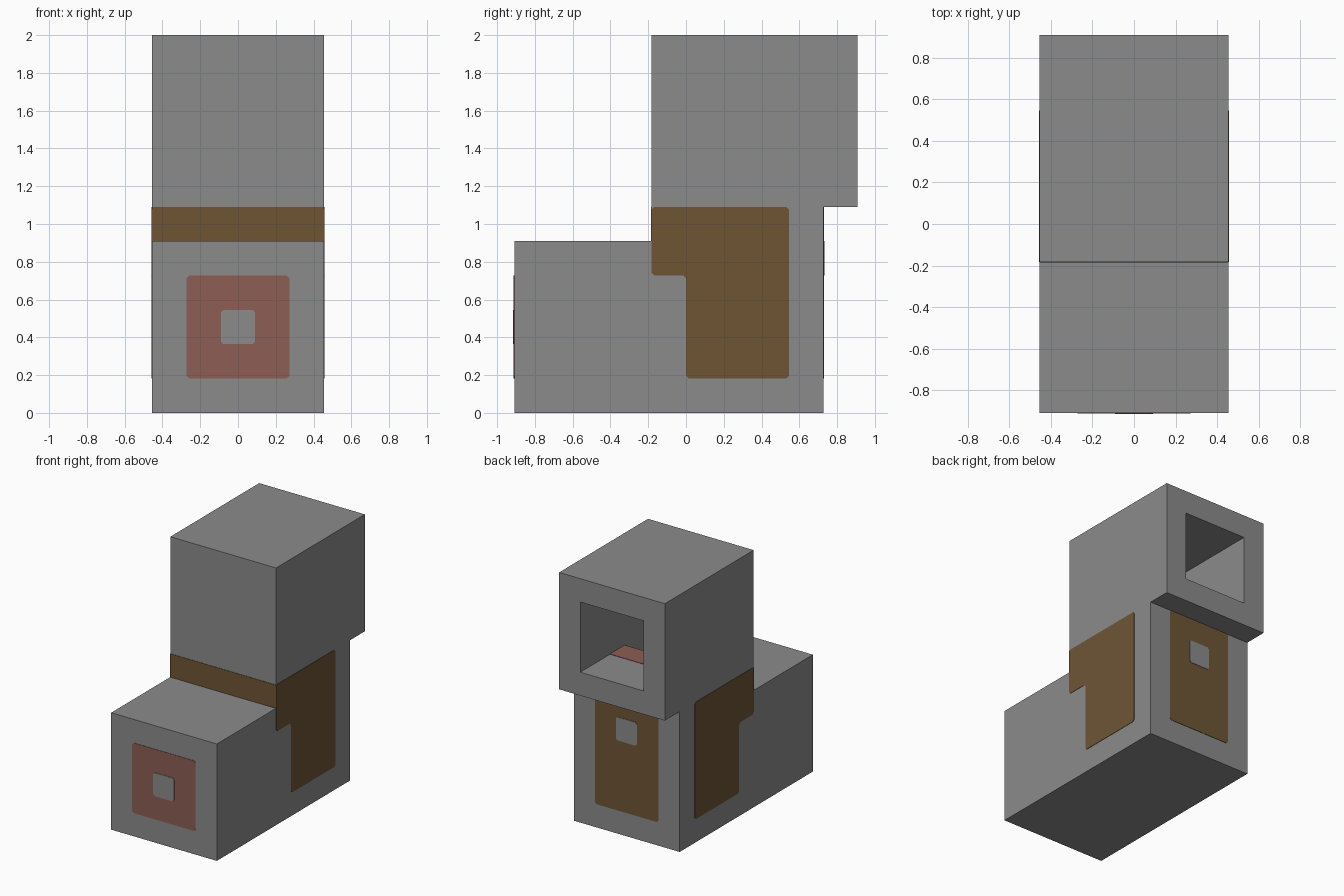
import bpy
import bmesh
from mathutils import Vector

U = 2 / 11      # one block of the design
T = 0.003       # thickness of painted plates

cube = bpy.data.objects.get("Cube")
if cube:
    bpy.data.objects.remove(cube, do_unlink=True)


def material(name, rgb):
    mat = bpy.data.materials.new(name)
    mat.use_nodes = True
    mat.diffuse_color = (*rgb, 1)
    mat.node_tree.nodes["Principled BSDF"].inputs["Base Color"].default_value = (*rgb, 1)
    return mat


gray = material("stone_gray", (0.26, 0.26, 0.26))
brown = material("brown", (0.156, 0.091, 0.036))
pink = material("dusty_pink", (0.266, 0.112, 0.091))


def clip(points, r):
    """Cut every corner of a profile by r."""
    out = []
    for i, p in enumerate(points):
        p = Vector(p)
        for q in (points[i - 1], points[(i + 1) % len(points)]):
            out.append(p + (Vector(q) - p).normalized() * r)
    return out


def rect(a0, a1, b0, b1):
    return [(a0, b0), (a1, b0), (a1, b1), (a0, b1)]


def prism(name, points, axis, start, end, mat):
    """Extrude a profile in block units along an axis, from start to end in world units."""
    bm = bmesh.new()
    verts = []
    for a, b in points:
        co = [a * U, b * U]
        co.insert(axis, start)
        verts.append(bm.verts.new(co))
    face = bm.faces.new(verts)
    new = bmesh.ops.extrude_face_region(bm, geom=[face])["geom"]
    shift = Vector((0, 0, 0))
    shift[axis] = end - start
    bmesh.ops.translate(bm, vec=shift, verts=[g for g in new if isinstance(g, bmesh.types.BMVert)])
    bmesh.ops.recalc_face_normals(bm, faces=bm.faces)
    mesh = bpy.data.meshes.new(name)
    bm.to_mesh(mesh)
    bm.free()
    mesh.materials.append(mat)
    obj = bpy.data.objects.new(name, mesh)
    bpy.context.collection.objects.link(obj)
    return obj


# Stepped body: long base, neck and overhanging upper box
W = 2.5 * U
body = prism("body", [(-5, 0), (4, 0), (4, 6), (5, 6), (5, 11), (-1, 11), (-1, 5), (-5, 5)],
             0, -W, W, gray)

# Chamber open at the back, with a shaft dropping at its inner end
cutter = prism("chamber_cutter", [(0, 5), (2, 5), (2, 7), (6, 7), (6, 10), (0, 10)],
               0, -1.5 * U, 1.5 * U, gray)
cutter.hide_render = True
cut = body.modifiers.new("chamber", "BOOLEAN")
cut.object = cutter
cut.operation = "DIFFERENCE"
cut.solver = "EXACT"
bpy.context.view_layer.objects.active = body
bpy.ops.object.modifier_apply(modifier=cut.name)
bpy.data.objects.remove(cutter, do_unlink=True)

# Brown side panels
R = 0.08
panel = clip([(0, 1), (3, 1), (3, 6), (-1, 6), (-1, 4), (0, 4)], R)
for side, name in ((1, "left_panel"), (-1, "right_panel")):
    prism(name, panel, 0, side * W, side * (W + T), brown)

# Brown band across the front of the neck
prism("neck_band", rect(-2.5, 2.5, 5, 6), 1, -U, -U - T, brown)

# Back panel with its small gray square
prism("back_panel", clip(rect(-1.5, 1.5, 1, 6), R), 1, 4 * U, 4 * U + T, brown)
prism("back_square", clip(rect(-0.5, 0.5, 4, 5), R), 1, 4 * U, 4 * U + 2 * T, gray)

# Pink front square with its gray centre
prism("front_square", clip(rect(-1.5, 1.5, 1, 4), R), 1, -5 * U, -5 * U - T, pink)
prism("front_centre", clip(rect(-0.5, 0.5, 2, 3), R), 1, -5 * U, -5 * U - 2 * T, gray)

# Pink strip on the chamber floor beside the shaft
prism("floor_strip", rect(-1.5, 1.5, 2, 3), 2, 7 * U, 7 * U + T, pink)
